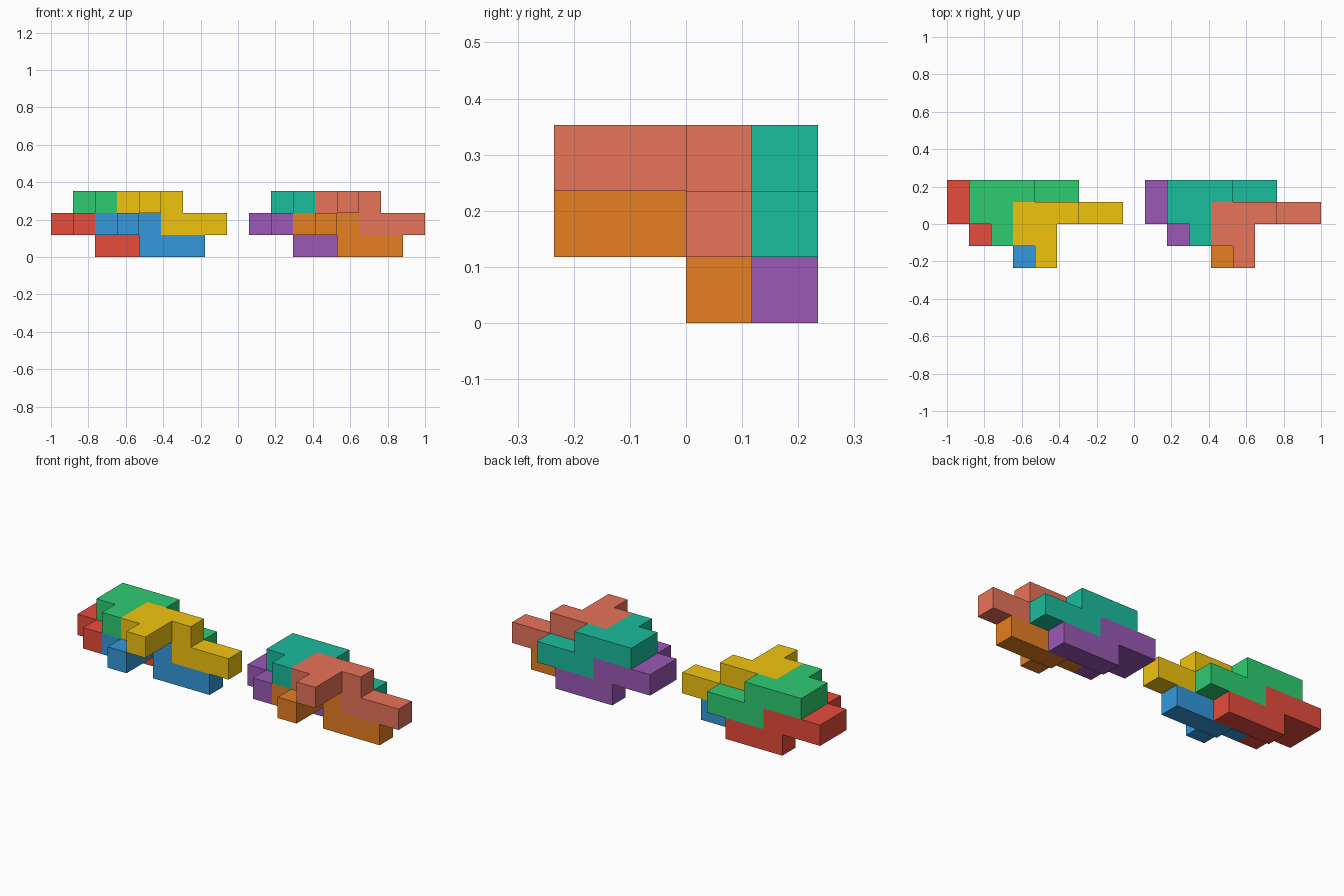
import bpy, bmesh, math
from mathutils import Vector

if "Cube" in bpy.data.objects:
    bpy.data.objects.remove(bpy.data.objects["Cube"])

U = 2 / 17  # cube edge: the whole model is 17 cubes long

# One nine-cube piece: stepped upper plate and a lower arm
CELLS = {(0, 2, 1), (1, 2, 1), (2, 2, 1), (0, 1, 1), (1, 1, 1), (1, 0, 1),
         (2, 2, 0), (3, 2, 0), (4, 2, 0)}


def linear(hex_code):
    rgb = [int(hex_code[i:i + 2], 16) / 255 for i in (0, 2, 4)]
    return [c / 12.92 if c <= 0.04045 else ((c + 0.055) / 1.055) ** 2.4 for c in rgb] + [1]


def piece(name, offset, colour):
    bm = bmesh.new()
    for cell in CELLS:
        centre = Vector(cell) + Vector((0.5, 0.5, 0.5))
        for axis in range(3):
            for sign in (-1, 1):
                n = Vector((0, 0, 0))
                n[axis] = sign
                if tuple(int(a + b) for a, b in zip(cell, n)) in CELLS:
                    continue
                # Outward-facing square on each exposed cube side
                a = Vector((0, 0, 0))
                a[(axis + 1) % 3] = 0.5
                b = n.cross(a)
                c = centre + n * 0.5
                corners = (c - a - b, c + a - b, c + a + b, c - a + b)
                bm.faces.new([bm.verts.new(p * U) for p in corners])
    bmesh.ops.remove_doubles(bm, verts=bm.verts, dist=U * 0.01)
    bmesh.ops.dissolve_limit(bm, angle_limit=math.radians(1),
                             verts=bm.verts, edges=bm.edges)
    bmesh.ops.recalc_face_normals(bm, faces=bm.faces)
    mesh = bpy.data.meshes.new(name)
    bm.to_mesh(mesh)
    bm.free()
    mat = bpy.data.materials.new(name + "_colour")
    mat.diffuse_color = linear(colour)
    mat.use_nodes = True
    mat.node_tree.nodes["Principled BSDF"].inputs["Base Color"].default_value = mat.diffuse_color
    mesh.materials.append(mat)
    obj = bpy.data.objects.new(name, mesh)
    obj.location = (-1 + offset[0] * U, (offset[1] - 2) * U, offset[2] * U)
    bpy.context.collection.objects.link(obj)


# Four interlocking pieces per cluster, two clusters side by side
SLOTS = {"lower_back": (0, 1, 0), "lower_front": (2, 0, 0),
         "upper_back": (1, 1, 1), "upper_front": (3, 0, 1)}
CLUSTERS = {"left": (0, ("E74C3C", "3498DB", "2ECC71", "F1C40F")),
            "right": (9, ("9B59B6", "E67E22", "1ABC9C", "E8735A"))}

for side, (shift, colours) in CLUSTERS.items():
    for (slot, (x, y, z)), colour in zip(SLOTS.items(), colours):
        piece(f"{side}_{slot}_piece", (x + shift, y, z), colour)
